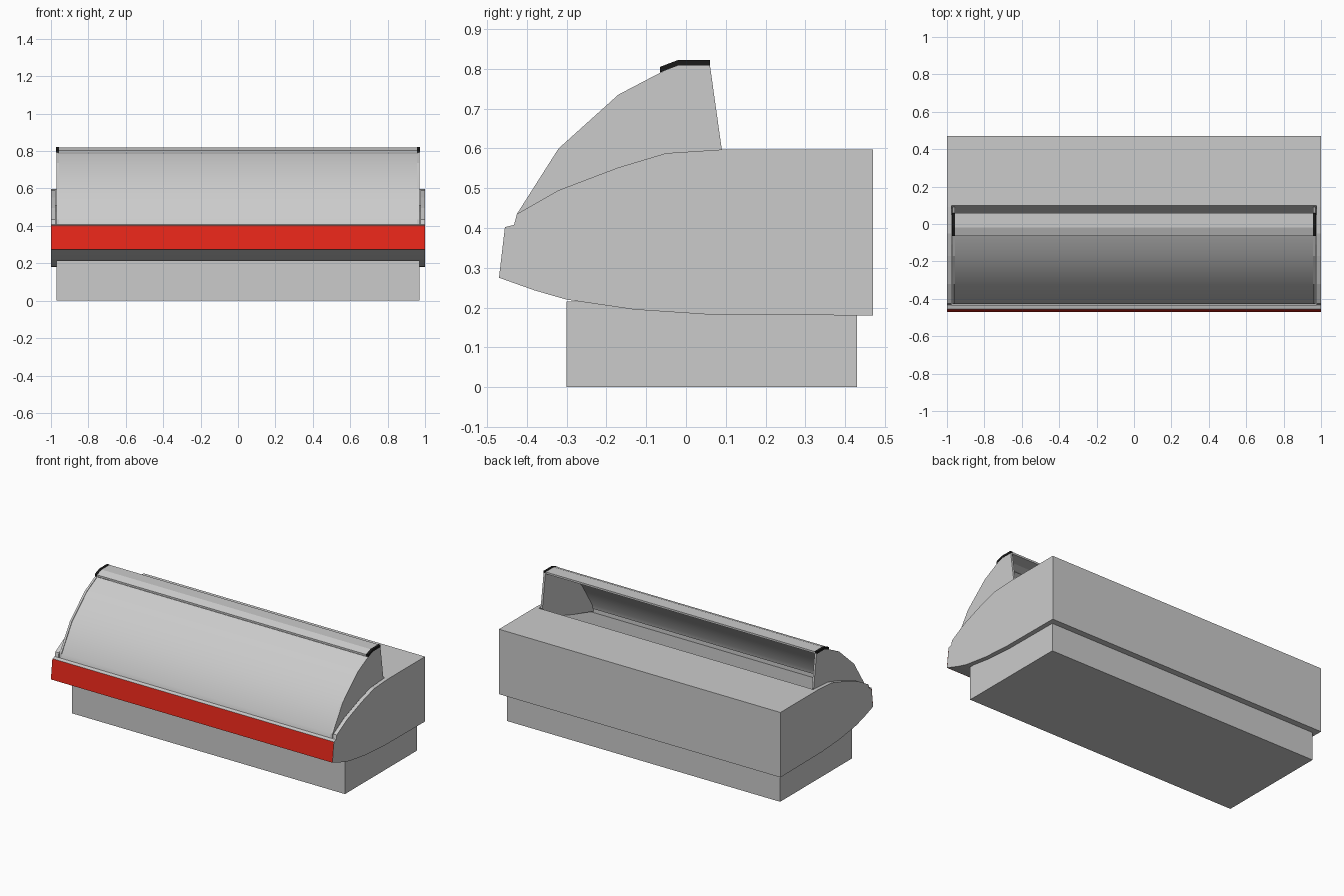
import bpy, bmesh, math

if "Cube" in bpy.data.objects:
    bpy.data.objects.remove(bpy.data.objects["Cube"])


def prism(name, profile, x0, x1, color=None, smooth=False):
    """Extrude a closed (y, z) outline along x."""
    bm = bmesh.new()
    face = bm.faces.new([bm.verts.new((x0, y, z)) for y, z in profile])
    ext = bmesh.ops.extrude_face_region(bm, geom=[face])
    moved = [v for v in ext["geom"] if isinstance(v, bmesh.types.BMVert)]
    bmesh.ops.translate(bm, verts=moved, vec=(x1 - x0, 0, 0))
    bmesh.ops.recalc_face_normals(bm, faces=bm.faces)
    return finish(name, bm, color, smooth)


def finish(name, bm, color=None, smooth=False):
    mesh = bpy.data.meshes.new(name)
    bm.to_mesh(mesh)
    bm.free()
    ob = bpy.data.objects.new(name, mesh)
    bpy.context.collection.objects.link(ob)
    if color:
        mat = bpy.data.materials.new(name + "_color")
        mat.diffuse_color = color
        mat.use_nodes = True
        mat.node_tree.nodes["Principled BSDF"].inputs["Base Color"].default_value = mat.diffuse_color
        mesh.materials.append(mat)
    bpy.ops.object.select_all(action='DESELECT')
    ob.select_set(True)
    bpy.context.view_layer.objects.active = ob
    if smooth:
        bpy.ops.object.shade_smooth_by_angle(angle=math.radians(30))
    return ob


def strip(top, dy, dz):
    """Close an open (y, z) line into a sheet of constant offset."""
    return top + [(y + dy, z + dz) for y, z in reversed(top)]


# Plinth
prism("plinth", [(-0.30, 0), (0.43, 0), (0.43, 0.215), (-0.30, 0.215)], -0.97, 0.97)

# Cabinet body with curved end walls and belly
body = prism("cabinet_body", [
    (-0.47, 0.275), (-0.455, 0.402), (-0.432, 0.408), (-0.425, 0.435),
    (-0.32, 0.495), (-0.17, 0.552), (-0.05, 0.588), (0.09, 0.597),
    (0.47, 0.597), (0.47, 0.18), (0.05, 0.183), (-0.13, 0.195),
    (-0.30, 0.22), (-0.38, 0.243)], -1, 1)

# Display well cut out between the end walls
floor = [(-0.432, 0.37), (-0.11, 0.475), (0.05, 0.51), (0.10, 0.597)]
cutter = prism("well_cutter", floor + [(0.10, 0.7), (-0.432, 0.7)], -0.975, 0.975)
cutter.hide_render = True
mod = body.modifiers.new("well", 'BOOLEAN')
mod.operation = 'DIFFERENCE'
mod.solver = 'EXACT'
mod.object = cutter
bpy.context.view_layer.objects.active = body
bpy.ops.object.modifier_apply(modifier=mod.name)
bpy.data.objects.remove(cutter)

# Red front band
bm = bmesh.new()
bm.faces.new([bm.verts.new(p) for p in (
    (-1, -0.471, 0.275), (1, -0.471, 0.275), (1, -0.456, 0.402), (-1, -0.456, 0.402))])
finish("front_band", bm, (0.8, 0.02, 0.01, 1))

# Curved front glass, leaning over the well
curve = [(-0.425, 0.435), (-0.32, 0.60), (-0.17, 0.735), (-0.065, 0.79)]
glass = [(-0.428, 0.405)] + [(y + 0.004, z - 0.002) for y, z in curve]
prism("front_glass", strip(glass, 0.006, -0.006), -0.96, 0.96, smooth=True)

# Top shelf of the glass, open at the back
cap = [(-0.065, 0.803), (-0.02, 0.82), (0.06, 0.82)]
prism("top_glass", strip(cap, 0, -0.012), -0.957, 0.957)

# End panes and black corner clips, both sides
pane = [(-0.428, 0.38)] + curve + [(-0.02, 0.81), (0.06, 0.81), (0.09, 0.597),
                                  (0.05, 0.505), (-0.11, 0.47)]
for side, s in (("left", -1), ("right", 1)):
    prism("end_pane_" + side, pane, s * 0.957, s * 0.97)
    prism("corner_clip_" + side, strip([(y, z + 0.002) for y, z in cap], 0, -0.014),
          s * 0.956, s * 0.972, (0.01, 0.01, 0.01, 1))
